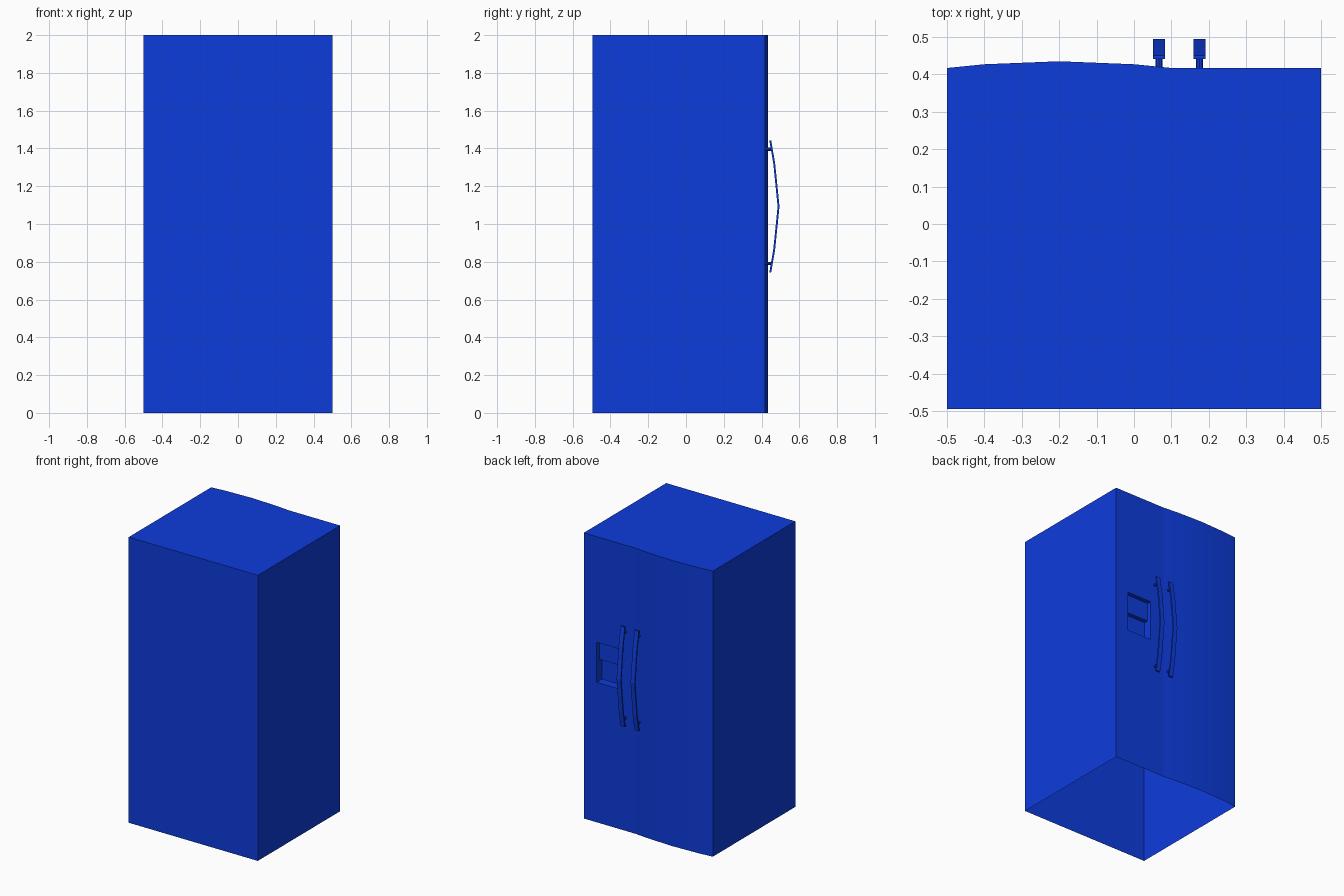
import bpy, bmesh
from mathutils import Vector

if "Cube" in bpy.data.objects:
    bpy.data.objects.remove(bpy.data.objects["Cube"])

blue = bpy.data.materials.new("blue_paint")
blue.diffuse_color = (0.004, 0.045, 0.72, 1)
blue.use_nodes = True
blue.node_tree.nodes["Principled BSDF"].inputs["Base Color"].default_value = blue.diffuse_color

BACK, DOOR, H = -0.495, 0.417, 2.0
BULGE = [(-0.5, DOOR), (-0.4, 0.427), (-0.2, 0.435), (0.0, 0.427), (0.1, DOOR)]
RX0, RX1 = 0.21, 0.40                 # dispenser opening in x
RZ0, RZ1, RZ2 = 0.98, 1.13, 1.26      # opening bottom, step, top


def build(name, polys, ref=None, away=True):
    """Mesh from polygons; faces turned away from (or toward) the ref point."""
    bm = bmesh.new()
    for p in polys:
        bm.faces.new([bm.verts.new(v) for v in p])
    bmesh.ops.remove_doubles(bm, verts=bm.verts, dist=1e-5)
    if ref is None:
        bmesh.ops.recalc_face_normals(bm, faces=bm.faces)
    else:
        bm.normal_update()
        for f in bm.faces:
            side = f.normal.dot(f.calc_center_median() - Vector(ref))
            if (side > 0) != away:
                f.normal_flip()
    me = bpy.data.meshes.new(name)
    bm.to_mesh(me)
    bm.free()
    me.materials.append(blue)
    ob = bpy.data.objects.new(name, me)
    bpy.context.collection.objects.link(ob)
    return ob


def wall(a, b, z0=0, z1=H):
    return [(*a, z0), (*b, z0), (*b, z1), (*a, z1)]


def sweep_x(profile, x0, x1, closed):
    """Quads joining a (y, z) profile across x, plus both end caps."""
    nxt = profile[1:] + (profile[:1] if closed else [])
    quads = [[(x0, *p), (x1, *p), (x1, *q), (x0, *q)] for p, q in zip(profile, nxt)]
    return quads + [[(x, *p) for p in profile] for x in (x0, x1)]


# Cabinet: two sides, flat panel and top, open underneath
left, right = (-0.5, BACK), (0.5, BACK)
top = [(x, y, H) for x, y in [left, right, (0.5, DOOR)] + BULGE[::-1]]
build("cabinet", [wall(left, right), wall(right, (0.5, DOOR)),
                  wall(left, BULGE[0]), top], (0, 0, 1))

# Wide door with a gentle bulge
door = build("wide_door", [wall(a, b) for a, b in zip(BULGE, BULGE[1:])], (0, 0, 1))
door.data.polygons.foreach_set("use_smooth", [True] * len(door.data.polygons))

# Narrow flat door with the dispenser opening left out
xs, zs = [0.1, RX0, RX1, 0.5], [0, RZ0, RZ2, H]
build("narrow_door", [wall((xs[i], DOOR), (xs[i + 1], DOOR), zs[j], zs[j + 1])
                      for i in range(3) for j in range(3) if (i, j) != (1, 1)], (0, 0, 1))

# Stepped dispenser recess
recess = [(DOOR, RZ2), (DOOR - 0.03, RZ2), (DOOR - 0.03, RZ1),
          (DOOR - 0.06, RZ1), (DOOR - 0.06, RZ0), (DOOR, RZ0)]
build("dispenser_recess", sweep_x(recess, RX0, RX1, False),
      ((RX0 + RX1) / 2, 0.5, 1.1), away=False)

# Bowed handles on short posts
bow = [(0.441, 0.743), (0.462, 0.865), (0.485, 1.093), (0.462, 1.321), (0.441, 1.443)]
bar = bow + [(y + 0.01, z) for y, z in reversed(bow)]
for side, x in (("wide", 0.067), ("narrow", 0.175)):
    build(side + "_door_handle", sweep_x(bar, x - 0.016, x + 0.016, True))
    for end, z in (("lower", 0.791), ("upper", 1.395)):
        bpy.ops.mesh.primitive_cylinder_add(vertices=8, radius=0.009, depth=0.045,
                                            location=(x, 0.4325, z), rotation=(1.5708, 0, 0))
        post = bpy.context.object
        post.name = f"{side}_door_{end}_post"
        post.data.materials.append(blue)
